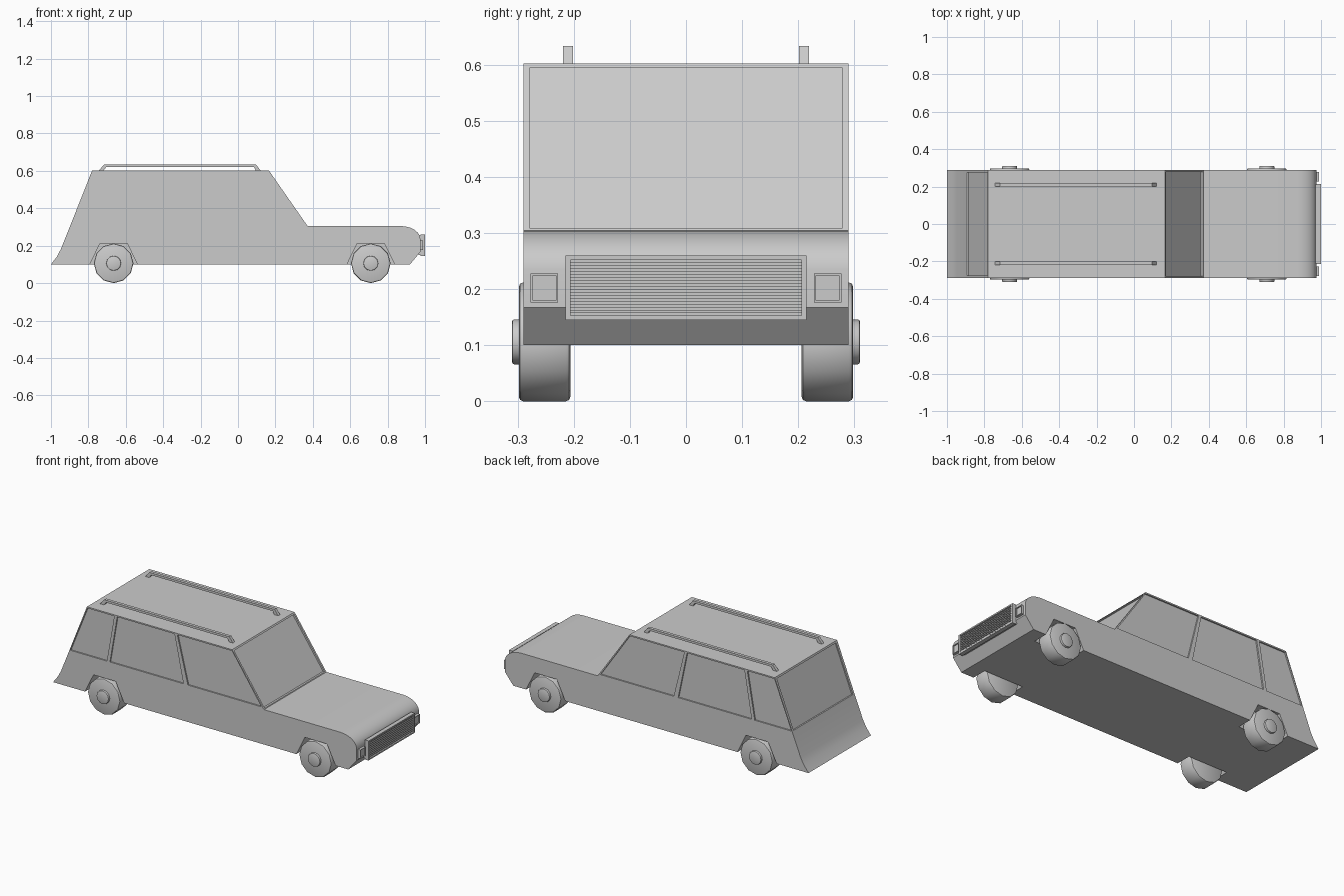
import bpy, bmesh, math
from mathutils import Matrix

if "Cube" in bpy.data.objects:
    bpy.data.objects.remove(bpy.data.objects["Cube"])


def add_prism(bm, profile, y0, y1):
    """Extrude an (x, z) outline from y0 to y1."""
    f = bm.faces.new([bm.verts.new((x, y0, z)) for x, z in profile])
    new = bmesh.ops.extrude_face_region(bm, geom=[f])["geom"]
    verts = [v for v in new if isinstance(v, bmesh.types.BMVert)]
    bmesh.ops.translate(bm, verts=verts, vec=(0, y1 - y0, 0))


def add_box(bm, x0, x1, y0, y1, z0, z1):
    add_prism(bm, [(x0, z0), (x1, z0), (x1, z1), (x0, z1)], y0, y1)


def finish(bm, name, smooth=None):
    bmesh.ops.recalc_face_normals(bm, faces=bm.faces)
    me = bpy.data.meshes.new(name)
    bm.to_mesh(me)
    bm.free()
    ob = bpy.data.objects.new(name, me)
    bpy.context.collection.objects.link(ob)
    bpy.ops.object.select_all(action='DESELECT')
    ob.select_set(True)
    bpy.context.view_layer.objects.active = ob
    if smooth:
        bpy.ops.object.shade_smooth_by_angle(angle=math.radians(smooth))
    return ob


W = 0.29
AXLES = {"rear": -0.665, "front": 0.71}

# Cutters: side windows, windscreen, tailgate window, wheel arches
bm = bmesh.new()
windows = [
    [(-0.888, 0.317), (-0.65, 0.317), (-0.602, 0.594), (-0.777, 0.594)],
    [(-0.63, 0.317), (-0.152, 0.317), (-0.21, 0.594), (-0.583, 0.594)],
    [(-0.123, 0.317), (0.354, 0.317), (0.164, 0.594), (-0.192, 0.594)],
]
for s in (-1, 1):
    for w in windows:
        add_prism(bm, w, s * (W - 0.008), s * (W + 0.05))
    for ax in AXLES.values():
        add_prism(bm, [(ax - 0.15, 0.05), (ax + 0.15, 0.05), (ax + 0.125, 0.105),
                       (ax + 0.072, 0.213), (ax - 0.072, 0.213), (ax - 0.125, 0.105)],
                  s * 0.2, s * (W + 0.05))
add_prism(bm, [(0.358, 0.309), (0.44, 0.309), (0.25, 0.594), (0.158, 0.594)], -0.279, 0.279)
add_prism(bm, [(-0.885, 0.317), (-0.98, 0.317), (-0.88, 0.592), (-0.777, 0.592)], -0.275, 0.275)
cutter = finish(bm, "window_and_arch_cutter")
cutter.hide_render = True

# Body shell from the side profile with a rounded nose
nose = [(0.87 + 0.105 * math.sin(a), 0.235 + 0.07 * math.cos(a))
        for a in [math.radians(15 * i) for i in range(7)]]
profile = [(-1, 0.1), (-0.968, 0.142), (-0.948, 0.18), (-0.895, 0.312), (-0.78, 0.602),
           (0.165, 0.602), (0.372, 0.305)] + nose + [(0.975, 0.167), (0.92, 0.1)]
bm = bmesh.new()
add_prism(bm, profile, -W, W)
body = finish(bm, "body")
mod = body.modifiers.new("cut", 'BOOLEAN')
mod.object = cutter
mod.operation = 'DIFFERENCE'
mod.solver = 'EXACT'
bpy.ops.object.modifier_apply(modifier=mod.name)
bpy.data.objects.remove(cutter)
bpy.ops.object.shade_smooth_by_angle(angle=math.radians(25))

# Wheels with hub caps
for end, ax in AXLES.items():
    for s, side in ((-1, "right"), (1, "left")):
        for part, r, y0, y1, n, bev in (("wheel", 0.106, 0.206, 0.298, 12, 0.008),
                                        ("hub", 0.04, 0.25, 0.31, 12, 0.004)):
            bm = bmesh.new()
            mat = (Matrix.Translation((ax, s * (y0 + y1) / 2, 0.106))
                   @ Matrix.Rotation(math.pi / 2, 4, 'X'))
            bmesh.ops.create_cone(bm, cap_ends=True, segments=n, radius1=r,
                                  radius2=r, depth=y1 - y0, matrix=mat)
            rims = [e for e in bm.edges
                    if abs(e.verts[0].co.y - e.verts[1].co.y) < 1e-4]
            bmesh.ops.bevel(bm, geom=rims, offset=bev, segments=2, profile=0.5,
                            affect='EDGES')
            finish(bm, f"{end}_{side}_{part}", 40)

# Roof rails
for s, side in ((-1, "right"), (1, "left")):
    bm = bmesh.new()
    add_prism(bm, [(-0.747, 0.598), (-0.717, 0.633), (0.097, 0.633), (0.123, 0.598),
                   (0.098, 0.598), (0.085, 0.62), (-0.705, 0.62), (-0.722, 0.598)],
              s * 0.21 - 0.009, s * 0.21 + 0.009)
    finish(bm, f"{side}_roof_rail")

# Grille: backing, frame and horizontal slats
bm = bmesh.new()
add_box(bm, 0.965, 0.985, -0.21, 0.21, 0.15, 0.255)
for z in (0.145, 0.252):
    add_box(bm, 0.976, 1.0, -0.215, 0.215, z, z + 0.008)
for s in (-1, 1):
    add_box(bm, 0.976, 1.0, s * 0.206, s * 0.215, 0.153, 0.252)
for i in range(9):
    z = 0.157 + i * 0.0105
    add_box(bm, 0.983, 0.996, -0.206, 0.206, z, z + 0.006)
finish(bm, "grille")

# Headlights: square bezel around a recessed lens
for s, side in ((-1, "right"), (1, "left")):
    bm = bmesh.new()
    for z in (0.176, 0.224):
        add_box(bm, 0.96, 0.99, s * 0.228, s * 0.277, z, z + 0.004)
    for y in (0.228, 0.273):
        add_box(bm, 0.96, 0.99, s * y, s * (y + 0.004), 0.18, 0.224)
    add_box(bm, 0.96, 0.984, s * 0.232, s * 0.273, 0.18, 0.224)
    finish(bm, f"{side}_headlight")
